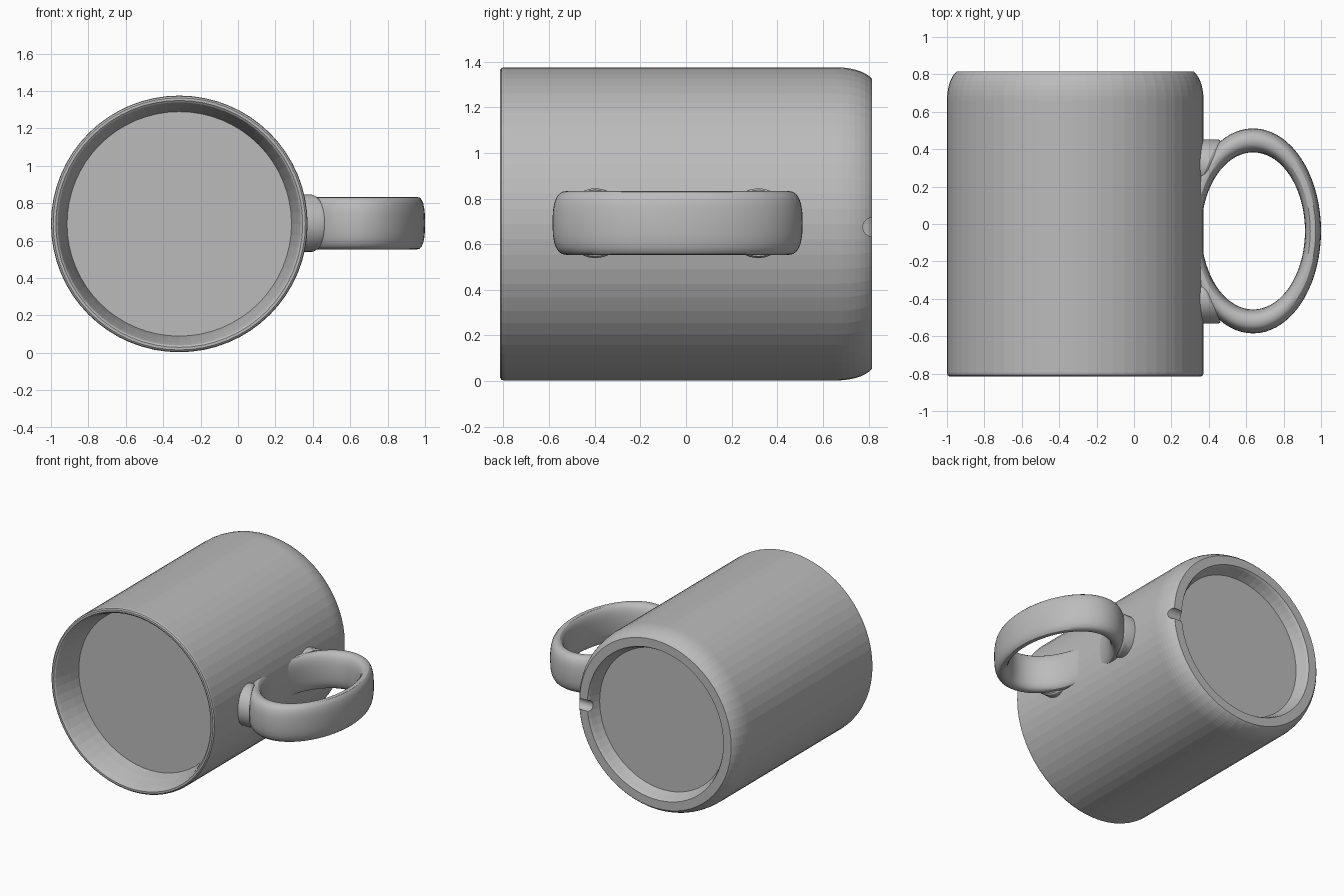
import bpy
import bmesh
from math import cos, sin, pi, radians, copysign

cube = bpy.data.objects.get("Cube")
if cube:
    bpy.data.objects.remove(cube, do_unlink=True)

AXIS_X, AXIS_Z = -0.314, 0.689

grey = bpy.data.materials.new("plain grey glaze")
grey.use_nodes = True
colour = (0.5, 0.5, 0.5, 1)
grey.diffuse_color = colour
grey.node_tree.nodes["Principled BSDF"].inputs["Base Color"].default_value = colour


def make_object(name, bm, smooth=True):
    bmesh.ops.remove_doubles(bm, verts=bm.verts, dist=1e-5)
    bmesh.ops.recalc_face_normals(bm, faces=bm.faces)
    mesh = bpy.data.meshes.new(name)
    bm.to_mesh(mesh)
    bm.free()
    mesh.materials.append(grey)
    obj = bpy.data.objects.new(name, mesh)
    bpy.context.collection.objects.link(obj)
    bpy.ops.object.select_all(action="DESELECT")
    obj.select_set(True)
    bpy.context.view_layer.objects.active = obj
    if smooth:
        bpy.ops.object.shade_smooth_by_angle(angle=radians(30))
    return obj


def bridge(bm, a, b):
    n = len(a)
    for i in range(n):
        bm.faces.new((a[i], a[(i + 1) % n], b[(i + 1) % n], b[i]))


# Mug body lying on its side: (radius, y) profile from inner floor to foot recess
profile = [(0.60, -0.60), (0.615, -0.68), (0.635, -0.76), (0.644, -0.79),
           (0.65, -0.807), (0.66, -0.815), (0.674, -0.815), (0.683, -0.808),
           (0.686, -0.795), (0.686, 0.66)]
for k in range(1, 8):
    a = k / 7 * radians(68)
    profile.append((0.686 - 0.081 * (1 - cos(a)), 0.66 + 0.155 * sin(a) / sin(radians(68))))
profile += [(0.57, 0.815), (0.56, 0.80), (0.545, 0.76), (0.53, 0.725)]

SIDES = 64
bm = bmesh.new()
rings = []
for r, y in profile:
    rings.append([bm.verts.new((AXIS_X + r * cos(2 * pi * i / SIDES), y,
                                AXIS_Z + r * sin(2 * pi * i / SIDES)))
                  for i in range(SIDES)])
for a, b in zip(rings, rings[1:]):
    bridge(bm, a, b)
bm.faces.new(rings[0])
bm.faces.new(rings[-1])
mug = make_object("mug_body", bm, smooth=False)

# Drain notch cut through the foot ring on the handle side
bpy.ops.mesh.primitive_cylinder_add(vertices=24, radius=0.042, depth=0.24,
                                    location=(0.32, 0.817, 0.675),
                                    rotation=(0, pi / 2, 0))
cutter = bpy.context.object
cutter.name = "notch_cutter"
cutter.hide_render = True
cutter.data.materials.append(grey)
cut = mug.modifiers.new("drain notch", "BOOLEAN")
cut.operation = "DIFFERENCE"
cut.solver = "EXACT"
cut.object = cutter
bpy.context.view_layer.objects.active = mug
bpy.ops.object.modifier_apply(modifier=cut.name)
bpy.data.objects.remove(cutter, do_unlink=True)


# Handle: oval ring with a tall rounded section
def rounded(v, power):
    return copysign(abs(v) ** power, v)


bm = bmesh.new()
loops = []
for i in range(72):
    t = 2 * pi * i / 72
    loop = []
    for j in range(24):
        s = 2 * pi * j / 24
        out, up = rounded(cos(s), 0.8), rounded(sin(s), 0.75)
        loop.append(bm.verts.new((0.637 + (0.320 + 0.043 * out) * cos(t),
                                  -0.037 + (0.484 + 0.064 * out) * sin(t),
                                  0.693 + 0.14 * up)))
    loops.append(loop)
for i in range(72):
    bridge(bm, loops[i], loops[(i + 1) % 72])
make_object("handle_ring", bm)

# Slanted oval pads joining the handle to the body
for name, y, side in (("handle_pad_rear", 0.318, 1), ("handle_pad_front", -0.398, -1)):
    bm = bmesh.new()
    loops = []
    for base, scale in ((0.30, 1.0), (0.395, 1.0), (0.408, 0.95)):
        loop = []
        for i in range(32):
            c, s = cos(2 * pi * i / 32), sin(2 * pi * i / 32)
            slant = 0.055 * side * c if base > 0.35 else 0
            loop.append(bm.verts.new((base + slant, y + 0.135 * scale * c,
                                      0.692 + 0.153 * scale * s)))
        loops.append(loop)
    for a, b in zip(loops, loops[1:]):
        bridge(bm, a, b)
    bm.faces.new(loops[0])
    bm.faces.new(loops[-1])
    make_object(name, bm)
